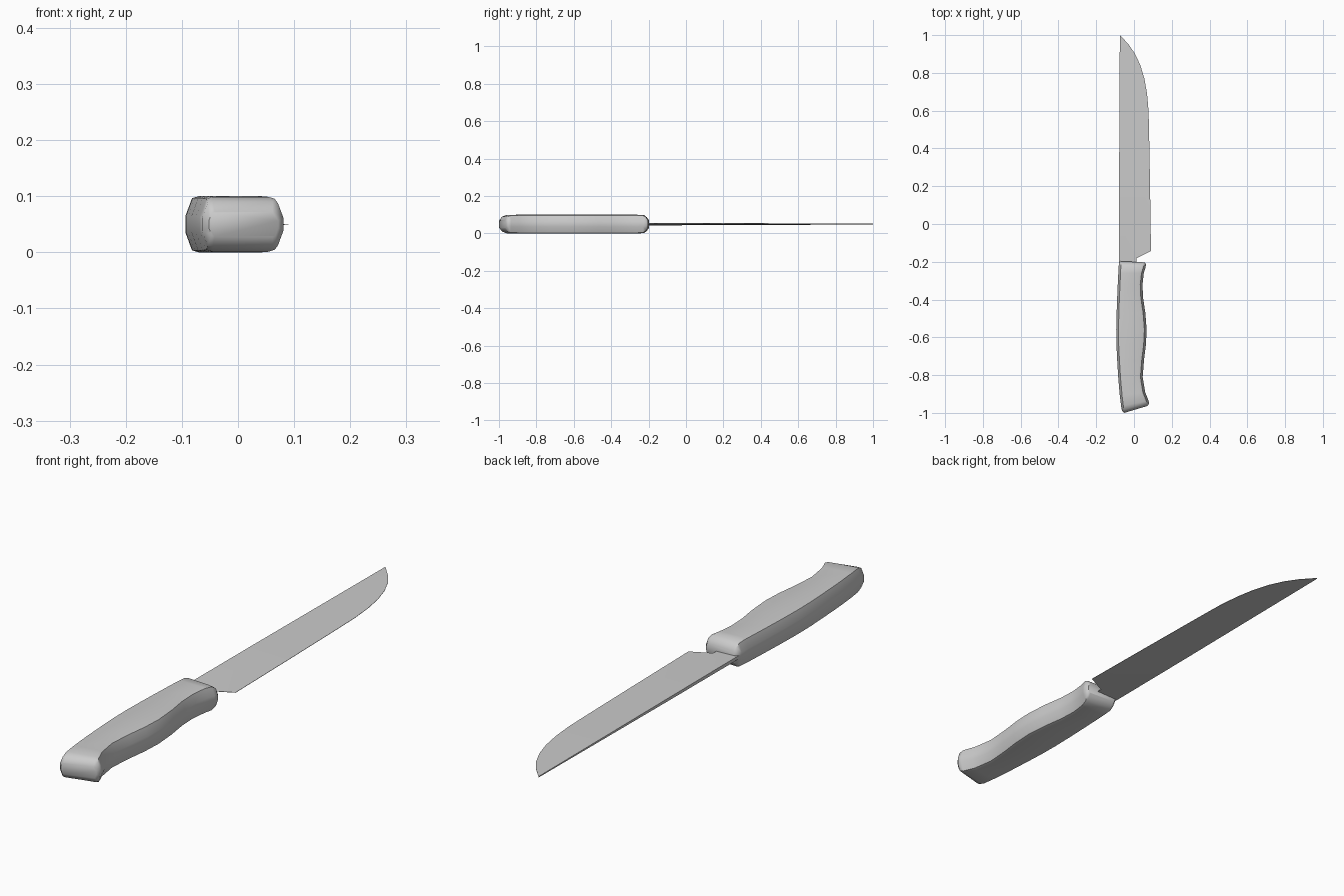
import bpy
import bmesh
from math import radians

cube = bpy.data.objects.get("Cube")
if cube:
    bpy.data.objects.remove(cube)

MID = 0.05  # height of the blade plane


def material(name, rgb):
    mat = bpy.data.materials.new(name)
    mat.use_nodes = True
    mat.diffuse_color = (*rgb, 1)
    mat.node_tree.nodes["Principled BSDF"].inputs["Base Color"].default_value = (*rgb, 1)
    return mat


def loft(name, rings, mat, angle):
    """Skin equal-length closed rings and cap both ends."""
    bm = bmesh.new()
    loops = [[bm.verts.new(p) for p in ring] for ring in rings]
    n = len(loops[0])
    for a, b in zip(loops, loops[1:]):
        for i in range(n):
            j = (i + 1) % n
            bm.faces.new((a[i], a[j], b[j], b[i]))
    bm.faces.new(loops[0])
    bm.faces.new(loops[-1])
    bmesh.ops.remove_doubles(bm, verts=bm.verts, dist=0.0002)
    bmesh.ops.recalc_face_normals(bm, faces=bm.faces)
    mesh = bpy.data.meshes.new(name)
    bm.to_mesh(mesh)
    bm.free()
    mesh.materials.append(mat)
    obj = bpy.data.objects.new(name, mesh)
    bpy.context.collection.objects.link(obj)
    bpy.ops.object.select_all(action="DESELECT")
    obj.select_set(True)
    bpy.context.view_layer.objects.active = obj
    bpy.ops.object.shade_smooth_by_angle(angle=radians(angle))
    return obj


grey = material("grey", (0.6, 0.6, 0.6))


# Handle: bevelled cross-sections, each from its back edge to its belly edge
def handle_ring(xl, yl, xr, yr, half):
    def point(x, z):
        return (x, yl + (yr - yl) * (x - xl) / (xr - xl), MID + z)
    side, inset = half * 0.28, 0.3 * half
    upper = [(xl, side), (xl + inset * 0.8, half * 0.93), (xl + inset * 1.6, half),
             (xr - inset * 1.6, half), (xr - inset * 0.8, half * 0.93), (xr, side)]
    return [point(x, z) for x, z in upper] + [point(x, -z) for x, z in reversed(upper)]


handle_stations = [
    (-0.052, -1.0, 0.072, -0.963, 0.022),
    (-0.064, -0.988, 0.081, -0.95, 0.040),
    (-0.068, -0.965, 0.077, -0.935, 0.049),
    (-0.075, -0.91, 0.059, -0.89, 0.05),
    (-0.083, -0.82, 0.046, -0.81, 0.05),
    (-0.089, -0.72, 0.053, -0.72, 0.05),
    (-0.093, -0.64, 0.063, -0.64, 0.05),
    (-0.094, -0.56, 0.067, -0.56, 0.05),
    (-0.092, -0.47, 0.060, -0.47, 0.05),
    (-0.089, -0.39, 0.048, -0.39, 0.05),
    (-0.086, -0.32, 0.045, -0.32, 0.05),
    (-0.083, -0.26, 0.052, -0.26, 0.05),
    (-0.081, -0.222, 0.061, -0.23, 0.048),
    (-0.079, -0.208, 0.064, -0.214, 0.036),
    (-0.072, -0.197, 0.057, -0.203, 0.02),
]
loft("handle", [handle_ring(*s) for s in handle_stations], grey, 50)


# Blade: a wedge from thick spine to sharp edge, tapering to the tip
def blade_ring(spine_y, edge_x, edge_y):
    half = 0.0065 - 0.0045 * max(spine_y, 0)
    x = -0.08 + 0.005 * max(spine_y, 0)
    return [(x, spine_y, MID + half), (edge_x, edge_y, MID + 0.0006),
            (edge_x, edge_y, MID - 0.0006), (x, spine_y, MID - half)]


blade_stations = [
    (-0.23, 0.012, -0.23), (-0.19, 0.012, -0.182), (-0.14, 0.09, -0.143),
    (0.2, 0.085, 0.2), (0.48, 0.08, 0.48), (0.6, 0.077, 0.6),
    (0.69, 0.069, 0.69), (0.77, 0.055, 0.77), (0.84, 0.034, 0.84),
    (0.9, 0.006, 0.9), (0.95, -0.028, 0.95), (0.998, -0.072, 0.998),
    (1.0, -0.074, 1.0),
]
loft("blade", [blade_ring(*s) for s in blade_stations], grey, 30)
